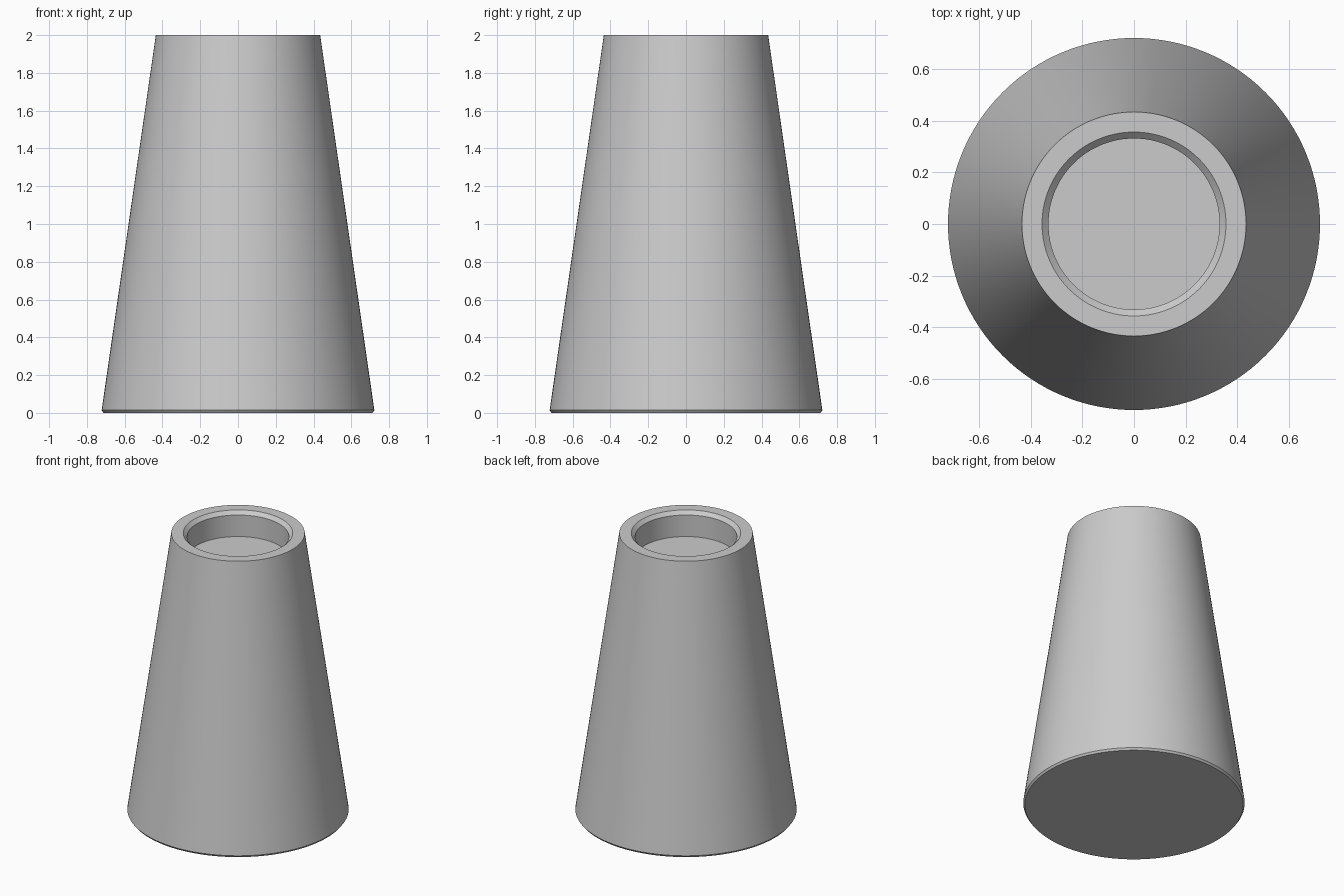
import bpy
import bmesh
import math
from mathutils import Matrix, Vector

cube = bpy.data.objects.get("Cube")
if cube:
    bpy.data.objects.remove(cube, do_unlink=True)

SEGMENTS = 128

# Plain grey material
grey = bpy.data.materials.new("light grey")
grey.use_nodes = True
colour = (0.6, 0.6, 0.6, 1)
grey.diffuse_color = colour
grey.node_tree.nodes["Principled BSDF"].inputs["Base Color"].default_value = colour


def lathe(name, profile, material):
    """Revolve a (radius, height) profile that starts and ends on the z axis."""
    bm = bmesh.new()
    points = [bm.verts.new((r, 0, z)) for r, z in profile]
    edges = [bm.edges.new(pair) for pair in zip(points, points[1:])]
    bmesh.ops.spin(bm, geom=points + edges, cent=(0, 0, 0), axis=(0, 0, 1),
                   angle=math.tau, steps=SEGMENTS, use_merge=True)
    bmesh.ops.remove_doubles(bm, verts=bm.verts, dist=0.0001)
    bmesh.ops.recalc_face_normals(bm, faces=bm.faces)
    mesh = bpy.data.meshes.new(name)
    bm.to_mesh(mesh)
    bm.free()
    mesh.materials.append(material)
    obj = bpy.data.objects.new(name, mesh)
    bpy.context.collection.objects.link(obj)
    bpy.ops.object.select_all(action='DESELECT')
    obj.select_set(True)
    bpy.context.view_layer.objects.active = obj
    bpy.ops.object.shade_smooth_by_angle(angle=math.radians(25))
    return obj


# Tapered body: bevelled foot, sloping wall, flat rim, chamfered round recess
lathe("tapered_body", [
    (0, 0), (0.712, 0), (0.722, 0.014),
    (0.435, 2), (0.357, 2),
    (0.332, 1.975), (0.332, 1.82), (0, 1.82),
], grey)
